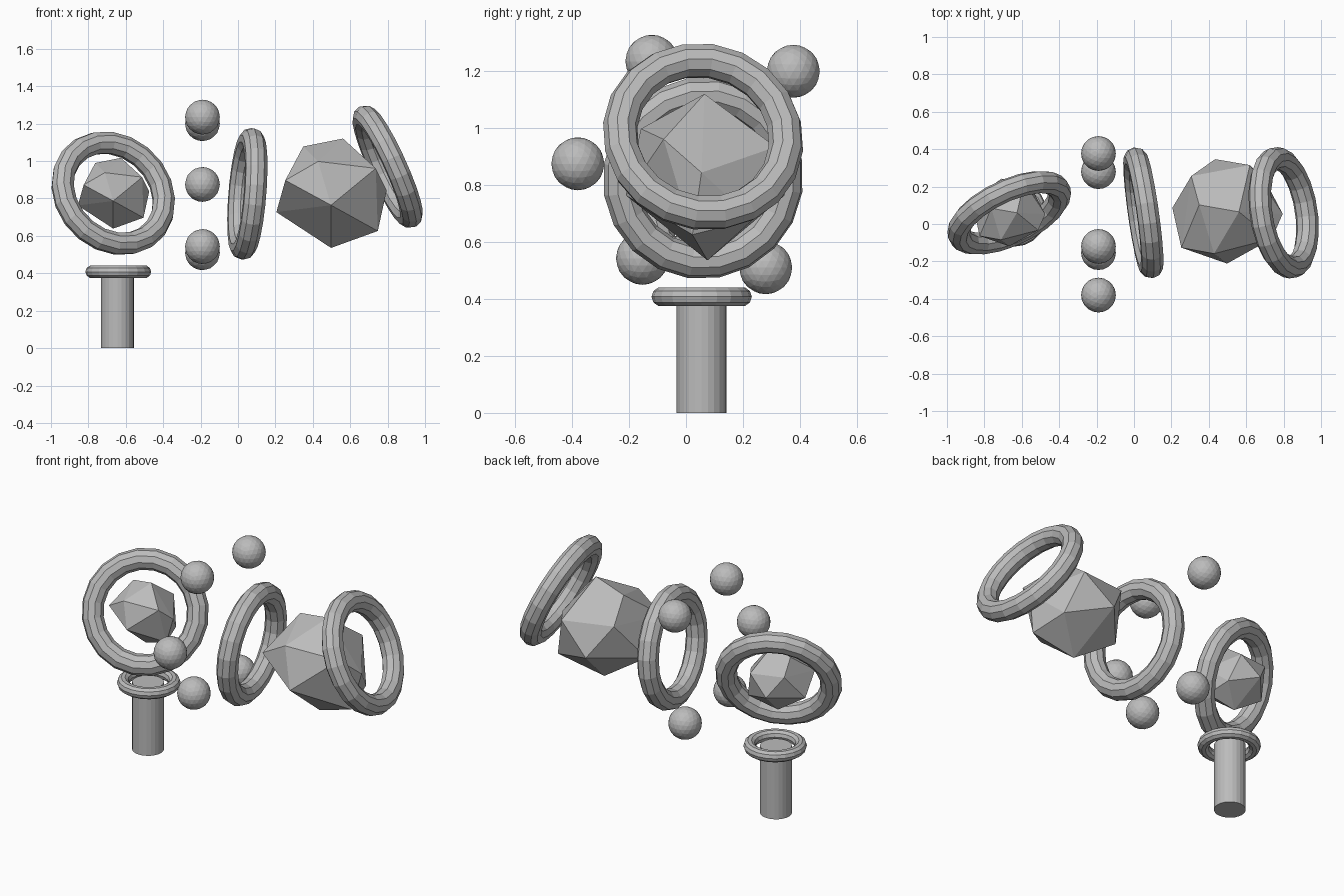
import bpy, bmesh
from mathutils import Vector, Matrix

if "Cube" in bpy.data.objects:
    bpy.data.objects.remove(bpy.data.objects["Cube"])

grey = bpy.data.materials.new("plain_grey")
grey.diffuse_color = (0.5, 0.5, 0.5, 1)
grey.use_nodes = True
grey.node_tree.nodes["Principled BSDF"].inputs["Base Color"].default_value = grey.diffuse_color


def finish(name):
    ob = bpy.context.object
    ob.name = name
    ob.data.materials.append(grey)
    return ob


def ring(name, centre, normal, major=0.295, minor=0.061, segs=20, sides=10):
    rot = Vector((0, 0, 1)).rotation_difference(Vector(normal).normalized())
    bpy.ops.mesh.primitive_torus_add(major_radius=major, minor_radius=minor,
                                     major_segments=segs, minor_segments=sides,
                                     location=centre, rotation=rot.to_euler())
    return finish(name)


# Irregular faceted gem: convex hull of a few points on a unit ball
GEM = [(-28, 7, 47), (12, 0, 55), (56, -2, 3), (47, -8, -38), (0, 2, -55),
       (-55, 4, -19), (-46, -36, 13), (0, -52, -12), (-13, -42, 32),
       (-12, 53, -12), (23, 47, 20), (45, -27, 25), (-36, 36, 24),
       (38, 32, -28)]


def gem(name, centre, radius):
    bm = bmesh.new()
    for p in GEM:
        bm.verts.new(Vector(p) / 57 * radius)
    bmesh.ops.convex_hull(bm, input=bm.verts)
    bmesh.ops.recalc_face_normals(bm, faces=bm.faces)
    me = bpy.data.meshes.new(name)
    bm.to_mesh(me)
    bm.free()
    me.materials.append(grey)
    ob = bpy.data.objects.new(name, me)
    ob.location = centre
    bpy.context.collection.objects.link(ob)


# Post and its collar
bpy.ops.mesh.primitive_cylinder_add(vertices=24, radius=0.088, depth=0.41,
                                    location=(-0.645, 0.055, 0.205))
finish("post")
ring("collar", (-0.64, 0.055, 0.408), (0, 0, 1), 0.142, 0.034, 20, 10)

# Three large tilted rings
ring("left_ring", (-0.667, 0.06, 0.828), (0.39, -0.82, 0.39))
ring("middle_ring", (0.05, 0.06, 0.825), (0.987, 0.14, -0.08))
ring("right_ring", (0.80, 0.06, 0.97), (0.9, 0.14, 0.41))

# Faceted cores
gem("large_core", (0.4975, 0.065, 0.828), 0.303)
gem("small_core", (-0.667, 0.06, 0.828), 0.196)

# Circle of small balls
for i, (y, z) in enumerate([(-0.38, 0.875), (-0.12, 1.235), (0.377, 1.2),
                            (0.28, 0.51), (-0.153, 0.543)]):
    bpy.ops.mesh.primitive_ico_sphere_add(subdivisions=3, radius=0.093,
                                          location=(-0.19, y, z))
    finish(f"ball_{i + 1}")
